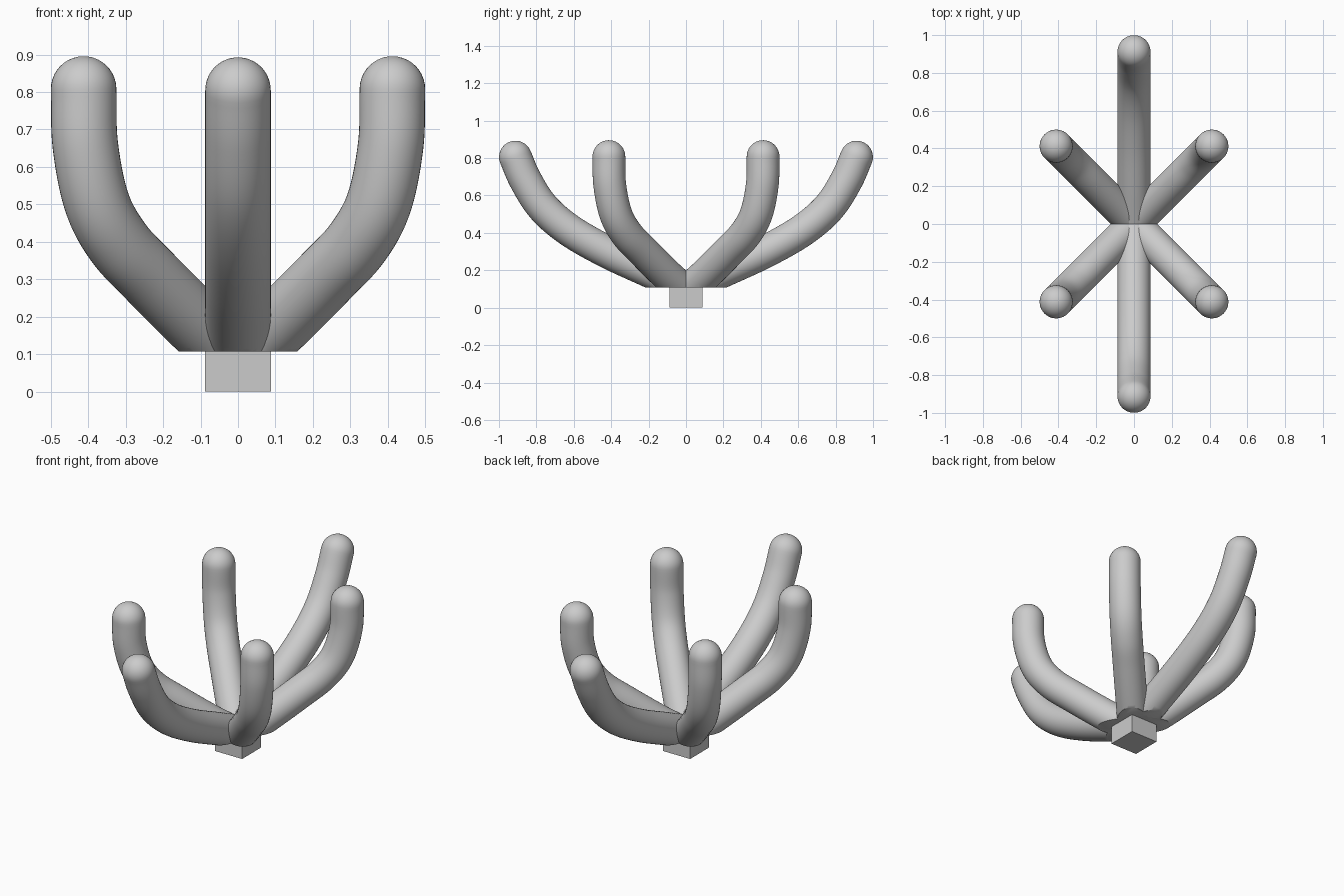
import bpy, bmesh
from math import sin, cos, pi, radians
from mathutils import Vector

if "Cube" in bpy.data.objects:
    bpy.data.objects.remove(bpy.data.objects["Cube"])

R = 0.0875      # arm radius
CUT = 0.107     # flat underside of the arms
SIDES = 40

# arm centre lines as (distance from axis, height)
LONG = [(0, .105), (.19, .192), (.42, .298), (.62, .412), (.763, .535),
        (.857, .68), (.912, .805)]
SHORT = [(0, .085), (.141, .172), (.33, .305), (.452, .398), (.533, .505),
         (.577, .66), (.583, .808)]


def smooth_path(pts, steps=8):
    """Catmull-Rom curve through the points."""
    p = [Vector(q) for q in pts]
    p = [2 * p[0] - p[1]] + p + [2 * p[-1] - p[-2]]
    out = []
    for a, b, c, d in zip(p, p[1:], p[2:], p[3:]):
        for i in range(steps):
            t = i / steps
            out.append(0.5 * (2 * b + (c - a) * t + (2 * a - 5 * b + 4 * c - d) * t * t
                              + (3 * b - a - 3 * c + d) * t ** 3))
    return out + [p[-2]]


def make_arm(name, pts, angle):
    path = smooth_path(pts)
    rings = []
    for i, c in enumerate(path):
        t = (path[min(i + 1, len(path) - 1)] - path[max(i - 1, 0)]).normalized()
        rings.append((c, t, R))
    # rounded tip
    end, t, _ = rings[-1]
    for k in range(1, 10):
        a = k / 10 * pi / 2
        rings.append((end + t * R * sin(a), t, R * cos(a)))

    out, side = Vector((cos(angle), sin(angle), 0)), Vector((-sin(angle), cos(angle), 0))
    up = Vector((0, 0, 1))
    bm = bmesh.new()
    loops = []
    for c, d, r in rings:
        centre = out * c.x + up * c.y
        normal = up * d.x - out * d.y
        loops.append([bm.verts.new(centre + r * (cos(a) * side + sin(a) * normal))
                      for a in (2 * pi * j / SIDES for j in range(SIDES))])
    for lo, hi in zip(loops, loops[1:]):
        for j in range(SIDES):
            k = (j + 1) % SIDES
            bm.faces.new((lo[j], lo[k], hi[k], hi[j]))
    bm.faces.new(loops[0][::-1])
    tip = end + t * R
    tip_v = bm.verts.new(out * tip.x + up * tip.y)
    for j in range(SIDES):
        bm.faces.new((loops[-1][j], loops[-1][(j + 1) % SIDES], tip_v))

    # trim the underside flat
    cut = bmesh.ops.bisect_plane(bm, geom=bm.verts[:] + bm.edges[:] + bm.faces[:],
                                 plane_co=(0, 0, CUT), plane_no=(0, 0, -1),
                                 clear_outer=True)
    edges = [e for e in cut['geom_cut'] if isinstance(e, bmesh.types.BMEdge)]
    bmesh.ops.contextual_create(bm, geom=edges)
    bmesh.ops.recalc_face_normals(bm, faces=bm.faces[:])
    mesh = bpy.data.meshes.new(name)
    bm.to_mesh(mesh)
    bm.free()
    ob = bpy.data.objects.new(name, mesh)
    bpy.context.collection.objects.link(ob)
    bpy.ops.object.select_all(action='DESELECT')
    ob.select_set(True)
    bpy.context.view_layer.objects.active = ob
    bpy.ops.object.shade_smooth_by_angle(angle=radians(35))


# four short diagonal arms, two long arms front and back
for name, deg in (("back_right", 45), ("back_left", 135), ("front_left", 225), ("front_right", 315)):
    make_arm("short_arm_" + name, SHORT, radians(deg))
make_arm("long_arm_back", LONG, radians(90))
make_arm("long_arm_front", LONG, radians(270))

# square base block
bpy.ops.mesh.primitive_cube_add(size=1, location=(0, 0, 0.056))
base = bpy.context.object
base.name = "base_block"
base.scale = (2 * R, 2 * R, 0.112)
bpy.ops.object.transform_apply(location=False, rotation=False, scale=True)
